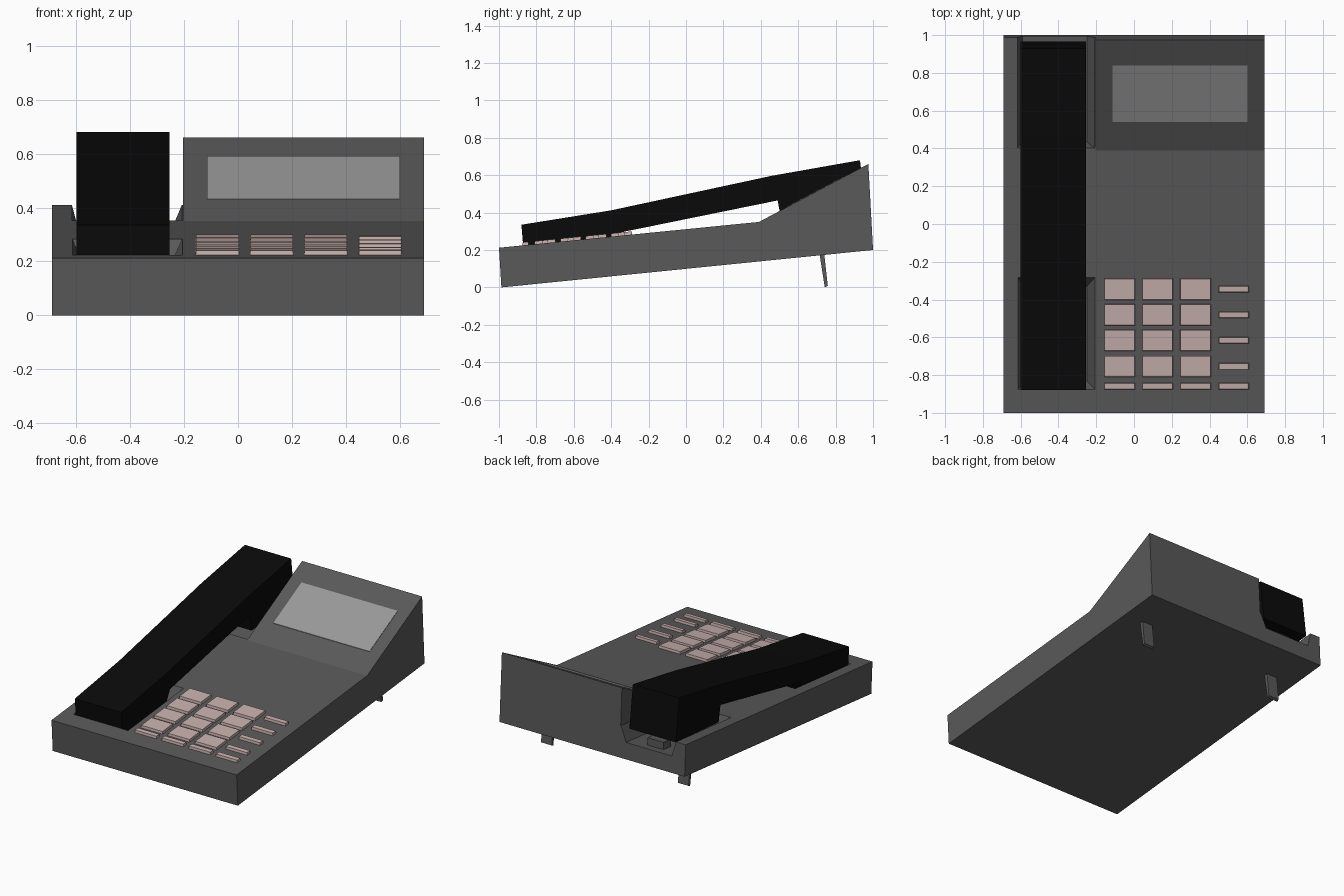
import bpy, bmesh

if "Cube" in bpy.data.objects:
    bpy.data.objects.remove(bpy.data.objects["Cube"])


def material(name, rgb):
    m = bpy.data.materials.new(name)
    m.diffuse_color = (*rgb, 1)
    m.use_nodes = True
    m.node_tree.nodes["Principled BSDF"].inputs["Base Color"].default_value = m.diffuse_color
    return m


GREY = material("dark_grey", (0.1, 0.1, 0.1))
BLACK = material("black", (0.003, 0.003, 0.003))
KEY = material("key_pink", (0.56, 0.43, 0.41))
GLASS = material("display_grey", (0.32, 0.32, 0.32))


def loft(name, a, b, mat=None):
    """Closed solid between two matching loops of points."""
    bm = bmesh.new()
    va = [bm.verts.new(p) for p in a]
    vb = [bm.verts.new(p) for p in b]
    n = len(a)
    bm.faces.new(va)
    bm.faces.new(vb)
    for i in range(n):
        j = (i + 1) % n
        bm.faces.new((va[i], va[j], vb[j], vb[i]))
    bmesh.ops.recalc_face_normals(bm, faces=bm.faces)
    me = bpy.data.meshes.new(name)
    bm.to_mesh(me)
    bm.free()
    ob = bpy.data.objects.new(name, me)
    bpy.context.collection.objects.link(ob)
    if mat:
        me.materials.append(mat)
    return ob


def prism(name, profile, x0, x1, mat=None):
    """Side profile of (y, z) points extruded along x."""
    return loft(name, [(x0, y, z) for y, z in profile],
                [(x1, y, z) for y, z in profile], mat)


def deck(y):
    return 0.35 + (y - 0.39) * 0.14 / 1.39


def wedge(y):
    return 0.35 + (y - 0.39) * 0.31 / 0.585


def pad(name, low, high, h0, h1, mat=None, surface=deck):
    """Tapered block between two (x0, x1, y0, y1) rectangles, at heights relative to a surface."""
    def ring(r, h):
        x0, x1, y0, y1 = r
        return [(x, y, surface(y) + h) for x, y in ((x0, y0), (x1, y0), (x1, y1), (x0, y1))]
    return loft(name, ring(low, h0), ring(high, h1), mat)


def cut(target, cutter):
    cutter.hide_render = True
    mod = target.modifiers.new("cut", 'BOOLEAN')
    mod.operation = 'DIFFERENCE'
    mod.solver = 'EXACT'
    mod.object = cutter
    bpy.context.view_layer.objects.active = target
    bpy.ops.object.modifier_apply(modifier=mod.name)
    bpy.data.objects.remove(cutter)


# Base with raised display wedge, lowered on the handset side
base = prism("base", [(-0.987, 0), (-1, 0.212), (0.39, 0.35), (0.975, 0.66), (1, 0.2)],
             -0.69, 0.69, GREY)
cut(base, prism("side_cutter", [(0.39, 0.35), (0.3, 0.9), (1.1, 0.9), (1.1, deck(1.1))],
                -0.8, -0.205))

# Handset cradles: the rear one is open at the back
cut(base, pad("rear_cutter", (-0.59, -0.25, 0.435, 1.1), (-0.618, -0.206, 0.4, 1.1), -0.1, 0.005))
cut(base, pad("front_cutter", (-0.575, -0.25, -0.83, -0.33), (-0.615, -0.206, -0.876, -0.284),
              -0.09, 0.002))

# Hook switch in the rear cradle
r = (-0.49, -0.37, 0.86, 0.94)
pad("hook_switch", r, r, -0.105, -0.05, GREY)

# Handset
prism("handset", [(-0.88, 0.335), (-0.4, 0.412), (0.46, 0.597), (0.93, 0.68), (0.967, 0.395),
                  (0.51, 0.355), (0.49, 0.465), (-0.36, 0.292), (-0.4, 0.215), (-0.866, 0.168)],
      -0.6, -0.255, BLACK)

# Display
r = (-0.115, 0.602, 0.54, 0.84)
pad("display", r, r, -0.01, 0.003, GLASS, wedge)

# Keypad: three columns of large keys, thin side column and thin bottom row
def key(name, x0, x1, y0, y1):
    e = 0.003
    pad(name, (x0 - e, x1 + e, y0 - e, y1 + e), (x0, x1, y0, y1), -0.005, 0.018, KEY)


rows = [(-0.4, -0.29), (-0.535, -0.427), (-0.67, -0.562), (-0.808, -0.7), (-0.874, -0.844)]
for i, (y0, y1) in enumerate(rows):
    for j in range(3):
        x = -0.155 + j * 0.201
        key(f"key_{i}_{j}", x, x + 0.158, y0, y1)
    mid = (y0 + y1) / 2
    key(f"side_key_{i}", 0.45, 0.606, mid - 0.015, mid + 0.015)

# Rear feet
for side, x in (("left", -0.51), ("right", 0.51)):
    prism(f"{side}_foot", [(0.712, 0.19), (0.738, 0.19), (0.758, 0.008), (0.742, 0.0)],
          x - 0.04, x + 0.04, GREY)
